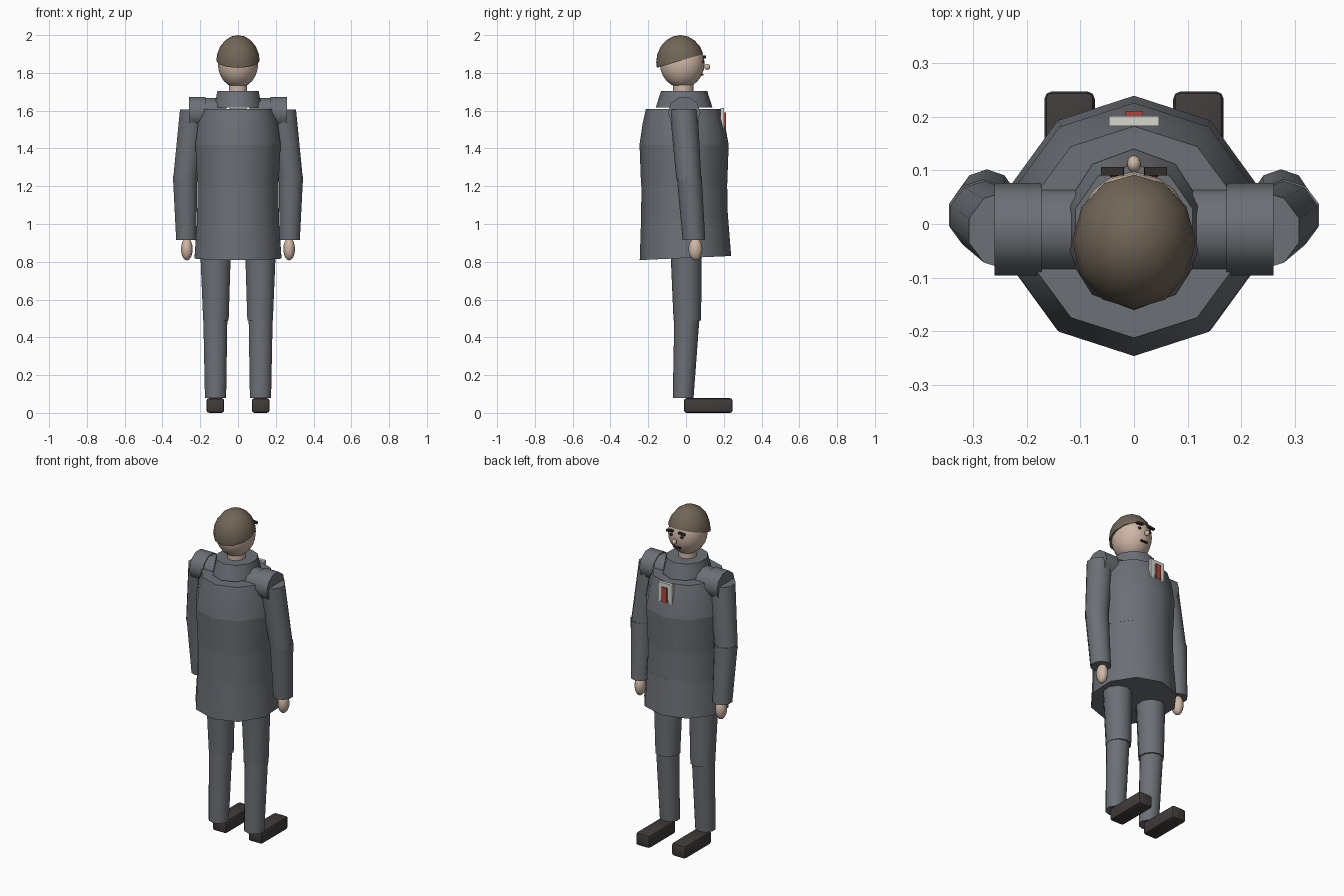
import bpy, bmesh, math
from mathutils import Vector, Matrix

if "Cube" in bpy.data.objects:
    bpy.data.objects.remove(bpy.data.objects["Cube"], do_unlink=True)


def material(name, color):
    m = bpy.data.materials.new(name)
    m.use_nodes = True
    m.diffuse_color = (*color, 1)
    m.node_tree.nodes["Principled BSDF"].inputs["Base Color"].default_value = (*color, 1)
    return m


COAT = material("slate cloth", (0.15, 0.16, 0.18))
SKIN = material("skin", (0.62, 0.47, 0.38))
HAIR = material("brown hair", (0.165, 0.13, 0.095))
SHOE = material("dark leather", (0.05, 0.044, 0.042))
DARK = material("dark features", (0.035, 0.028, 0.024))
WHITE = material("off white", (0.68, 0.68, 0.62))
RED = material("red", (0.4, 0.06, 0.05))


def finish(name, bm, mat, angle=40):
    bmesh.ops.recalc_face_normals(bm, faces=bm.faces)
    mesh = bpy.data.meshes.new(name)
    bm.to_mesh(mesh)
    bm.free()
    mesh.materials.append(mat)
    ob = bpy.data.objects.new(name, mesh)
    bpy.context.collection.objects.link(ob)
    bpy.ops.object.select_all(action="DESELECT")
    ob.select_set(True)
    bpy.context.view_layer.objects.active = ob
    bpy.ops.object.shade_smooth_by_angle(angle=math.radians(angle))
    return ob


def loft(name, rings, mat, sides=10, tilt=0.0):
    """Capped tube through rings (x, y, z, radius x, radius y); tilt raises the face side."""
    bm = bmesh.new()
    loops = []
    for x, y, z, rx, ry in rings:
        loop = []
        for i in range(sides):
            a = 2 * math.pi * i / sides
            py = y + ry * math.cos(a)
            loop.append(bm.verts.new((x + rx * math.sin(a), py, z + tilt * py)))
        loops.append(loop)
    for low, high in zip(loops, loops[1:]):
        for i in range(sides):
            j = (i + 1) % sides
            bm.faces.new((low[i], low[j], high[j], high[i]))
    bm.faces.new(loops[0])
    bm.faces.new(loops[-1])
    return finish(name, bm, mat)


def ball(name, center, radii, mat, u=12, v=8, cut=None):
    bm = bmesh.new()
    bmesh.ops.create_uvsphere(bm, u_segments=u, v_segments=v, radius=1)
    bm.transform(Matrix.Translation(center) @ Matrix.Diagonal((*radii, 1)))
    if cut:
        bmesh.ops.bisect_plane(bm, geom=bm.verts[:] + bm.edges[:] + bm.faces[:],
                               plane_co=cut[0], plane_no=cut[1], clear_inner=True)
        bmesh.ops.holes_fill(bm, edges=[e for e in bm.edges if e.is_boundary])
    return finish(name, bm, mat, 50)


def box(name, center, size, mat, bevel=0.0, roll=0.0):
    bm = bmesh.new()
    bmesh.ops.create_cube(bm, size=1)
    bm.transform(Matrix.Translation(center) @ Matrix.Rotation(roll, 4, "Y")
                 @ Matrix.Diagonal((*size, 1)))
    if bevel:
        bmesh.ops.bevel(bm, geom=bm.edges[:], offset=bevel, segments=2,
                        profile=0.5, affect="EDGES")
    return finish(name, bm, mat)


# Quilted coat bands
loft("coat_hem", [(0, -0.003, 0.82, 0.242, 0.242), (0, -0.008, 1.035, 0.226, 0.23)],
     COAT, tilt=0.045)
loft("coat_waist", [(0, -0.008, 1.01, 0.228, 0.23), (0, -0.009, 1.205, 0.225, 0.227)], COAT)
loft("coat_chest", [(0, -0.01, 1.205, 0.226, 0.228), (0, -0.01, 1.42, 0.237, 0.236)], COAT)
loft("coat_upper", [(0, -0.01, 1.42, 0.237, 0.236), (0, -0.012, 1.53, 0.222, 0.218),
                    (0, -0.015, 1.61, 0.2, 0.197)], COAT)

# Neck and collar
loft("collar", [(0, -0.01, 1.617, 0.132, 0.15), (0, -0.01, 1.705, 0.115, 0.122)], COAT)
loft("neck", [(0, -0.015, 1.66, 0.052, 0.055), (0, -0.015, 1.77, 0.05, 0.053)], SKIN)

# Head and hair cap, cut on a plane rising toward the face
ball("head", (0, -0.02, 1.85), (0.107, 0.118, 0.13), SKIN, 16, 12)
ball("hair", (0, -0.03, 1.855), (0.116, 0.128, 0.145), HAIR, 12, 10,
     cut=(Vector((0, -0.15, 1.828)), Vector((0, -0.3, 1))))
ball("nose", (0, 0.112, 1.832), (0.013, 0.016, 0.016), SKIN)
box("mouth", (0, 0.086, 1.79), (0.044, 0.012, 0.008), DARK)

# Chest badge
box("badge_plate", (0, 0.192, 1.557), (0.094, 0.018, 0.115), WHITE)
box("badge_stripe", (0, 0.204, 1.545), (0.034, 0.014, 0.09), RED)

for side, s in (("left", 1), ("right", -1)):
    # Facial features
    box(side + "_eyebrow", (s * 0.04, 0.098, 1.885), (0.042, 0.016, 0.011), DARK, roll=s * 0.12)
    ball(side + "_eye", (s * 0.036, 0.092, 1.86), (0.01, 0.007, 0.008), DARK)

    # Shoulder roll, laid sideways from the collar to the arm
    for part, inner, outer, r in (("inner", 0.06, 0.175, 0.08), ("outer", 0.172, 0.26, 0.086)):
        roll = loft(side + "_shoulder_" + part,
                    [(0, 0, inner, r, r), (0, 0, outer, r, r)], COAT)
        turn = Matrix(((0, 0, s), (0, 1, 0), (1, 0, 0))).to_4x4()
        turn.translation = (0, -0.01, 1.59)
        if turn.determinant() < 0:
            roll.data.flip_normals()
        roll.data.transform(turn)

    # Arm and hand
    loft(side + "_upper_arm", [(s * 0.235, -0.012, 1.605, 0.076, 0.074),
                               (s * 0.28, 0.015, 1.235, 0.067, 0.066)], COAT)
    loft(side + "_forearm", [(s * 0.28, 0.017, 1.255, 0.068, 0.066),
                             (s * 0.274, 0.042, 0.915, 0.056, 0.06)], COAT)
    ball(side + "_hand", (s * 0.271, 0.05, 0.867), (0.031, 0.037, 0.06), SKIN)

    # Leg and shoe
    loft(side + "_thigh", [(s * 0.119, 0, 0.88, 0.086, 0.083),
                           (s * 0.117, 0.007, 0.49, 0.071, 0.073)], COAT)
    loft(side + "_shin", [(s * 0.12, 0.005, 0.51, 0.067, 0.067),
                          (s * 0.119, -0.015, 0.08, 0.059, 0.055)], COAT)
    box(side + "_shoe", (s * 0.12, 0.118, 0.039), (0.094, 0.258, 0.078), SHOE, bevel=0.014)
